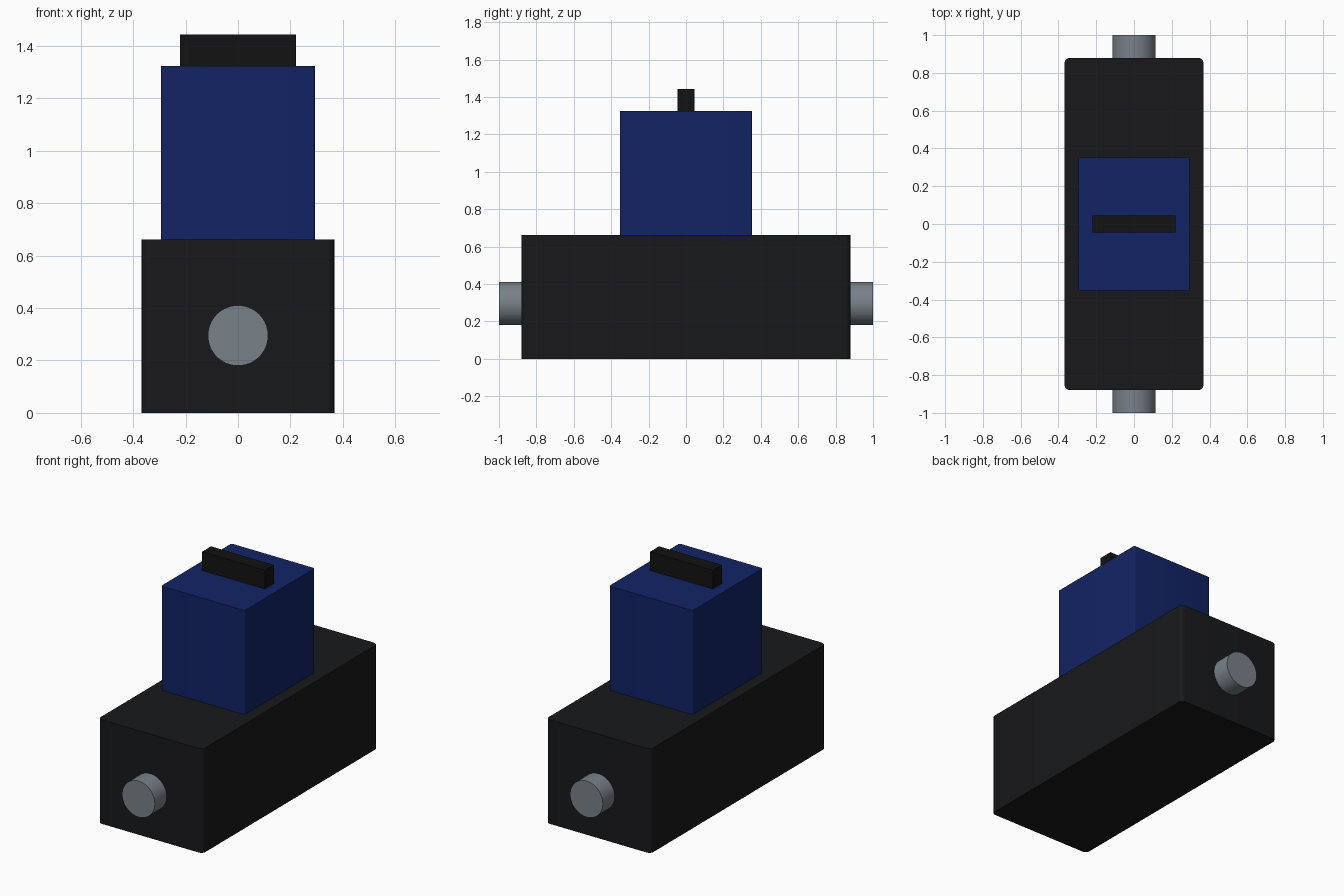
import bpy, bmesh
from math import radians
from mathutils import Matrix

if "Cube" in bpy.data.objects:
    bpy.data.objects.remove(bpy.data.objects["Cube"])


def material(name, rgb):
    m = bpy.data.materials.new(name)
    m.diffuse_color = (*rgb, 1)
    m.use_nodes = True
    m.node_tree.nodes["Principled BSDF"].inputs["Base Color"].default_value = m.diffuse_color
    return m


BLACK = material("black", (0.009, 0.0095, 0.011))
BLUE = material("blue", (0.006, 0.017, 0.13))
TAB = material("tab_black", (0.006, 0.006, 0.006))
STEEL = material("steel", (0.19, 0.22, 0.25))


def finish(name, bm, mat):
    mesh = bpy.data.meshes.new(name)
    bm.to_mesh(mesh)
    bm.free()
    mesh.materials.append(mat)
    ob = bpy.data.objects.new(name, mesh)
    bpy.context.collection.objects.link(ob)
    bpy.context.view_layer.objects.active = ob
    bpy.ops.object.select_all(action='DESELECT')
    ob.select_set(True)
    bpy.ops.object.shade_smooth_by_angle(angle=radians(30))
    return ob


def block(name, width, depth, z0, z1, mat, radius=0):
    """Box with optionally rounded vertical edges."""
    bm = bmesh.new()
    bmesh.ops.create_cube(bm, size=1, matrix=Matrix.Translation((0, 0, (z0 + z1) / 2))
                          @ Matrix.Diagonal((width, depth, z1 - z0, 1)))
    if radius:
        upright = [e for e in bm.edges
                   if abs(e.verts[0].co.z - e.verts[1].co.z) > 0.01]
        bmesh.ops.bevel(bm, geom=upright, offset=radius, segments=5,
                        profile=0.5, affect='EDGES')
    return finish(name, bm, mat)


def port(name, side):
    """Round stub on the front (-1) or back (+1) end of the body."""
    bm = bmesh.new()
    bmesh.ops.create_cone(bm, cap_ends=True, segments=64, radius1=0.115, radius2=0.115,
                          depth=0.13, matrix=Matrix.Translation((0, side * 0.935, 0.295))
                          @ Matrix.Rotation(radians(90), 4, 'X'))
    return finish(name, bm, STEEL)


# Valve body, coil housing and connector tab
block("valve_body", 0.735, 1.76, 0, 0.662, BLACK, 0.028)
block("coil_housing", 0.587, 0.705, 0.662, 1.324, BLUE, 0.01)
block("connector_tab", 0.442, 0.09, 1.324, 1.443, TAB)

# Inlet and outlet stubs
port("front_port", -1)
port("back_port", 1)
